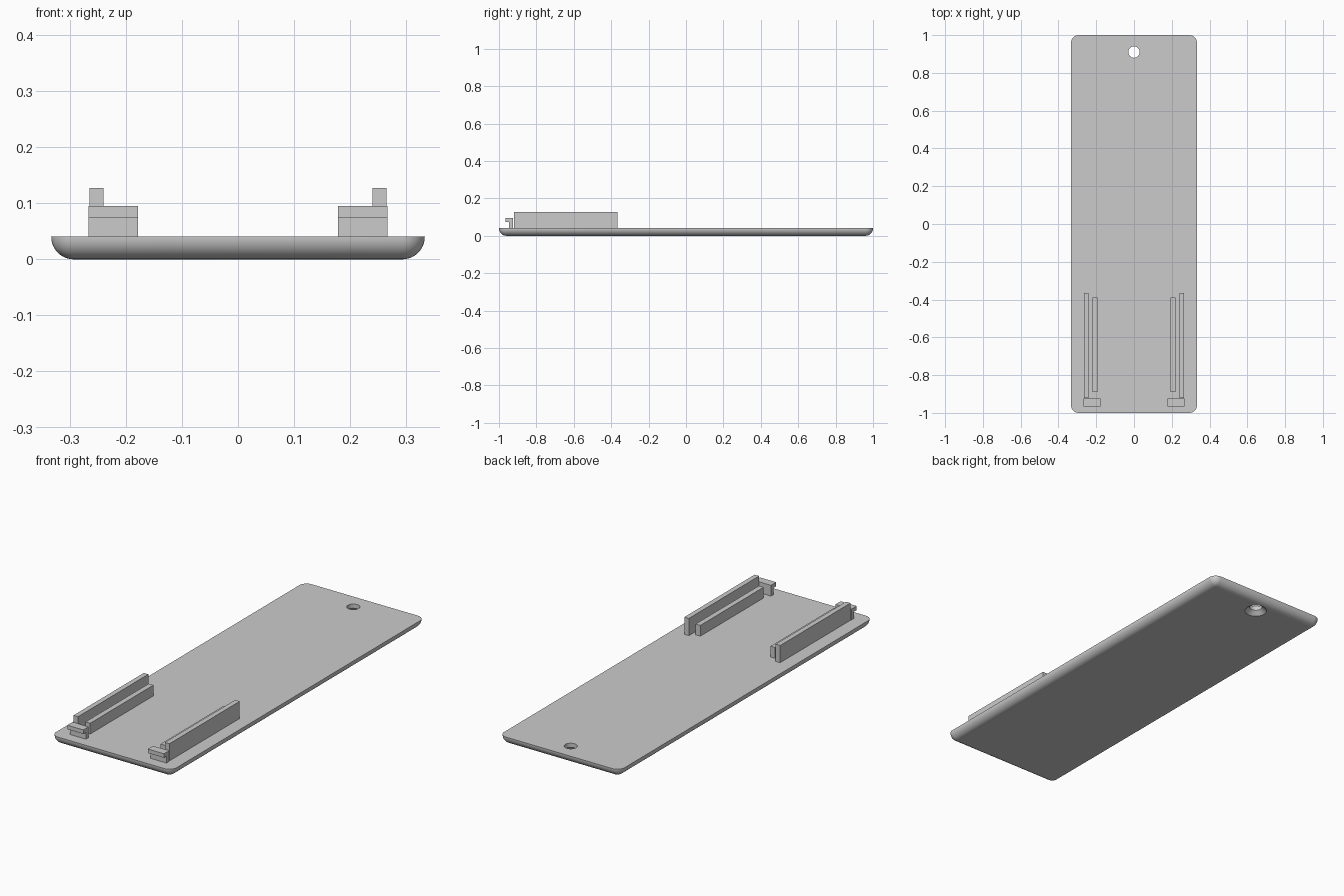
import bpy, bmesh, math

if "Cube" in bpy.data.objects:
    bpy.data.objects.remove(bpy.data.objects["Cube"], do_unlink=True)

TOP = 0.041        # plate thickness
HALF_WIDTH = 0.333

grey = bpy.data.materials.new("light grey")
grey.use_nodes = True
grey.diffuse_color = (0.6, 0.6, 0.6, 1)
grey.node_tree.nodes["Principled BSDF"].inputs["Base Color"].default_value = grey.diffuse_color


def add_object(name, bm):
    bmesh.ops.recalc_face_normals(bm, faces=bm.faces)
    mesh = bpy.data.meshes.new(name)
    bm.to_mesh(mesh)
    bm.free()
    mesh.materials.append(grey)
    obj = bpy.data.objects.new(name, mesh)
    bpy.context.collection.objects.link(obj)
    return obj


def box_mesh(x, y, z):
    """Box from (low, high) ranges on each axis."""
    bm = bmesh.new()
    bmesh.ops.create_cube(bm, size=1)
    for v in bm.verts:
        v.co = [r[0] if c < 0 else r[1] for c, r in zip(v.co, (x, y, z))]
    return bm


# Plate: rounded corners and underside, sharp top rim
bm = box_mesh((-HALF_WIDTH, HALF_WIDTH), (-1, 1), (0, TOP))
edges = [e for e in bm.edges if min(v.co.z for v in e.verts) < TOP / 2]
bmesh.ops.bevel(bm, geom=edges, offset=0.04, offset_type='OFFSET',
                segments=10, profile=0.5, affect='EDGES')
plate = add_object("plate", bm)

# Countersunk hole: a revolved cutter, wide at the underside
bm = bmesh.new()
profile = [(0.074, -0.02), (0.03, 0.02), (0.03, 0.1)]
verts = [bm.verts.new((r, 0, z)) for r, z in profile]
lines = [bm.edges.new(pair) for pair in zip(verts, verts[1:])]
bmesh.ops.spin(bm, geom=verts + lines, cent=(0, 0, 0), axis=(0, 0, 1),
               angle=math.tau, steps=40)
bmesh.ops.remove_doubles(bm, verts=bm.verts, dist=0.0001)
bmesh.ops.holes_fill(bm, edges=bm.edges, sides=0)
cutter = add_object("hole_cutter", bm)
cutter.location = (0, 0.91, 0)
cutter.hide_render = True

cut = plate.modifiers.new("hole", 'BOOLEAN')
cut.operation = 'DIFFERENCE'
cut.solver = 'EXACT'
cut.object = cutter
bpy.ops.object.select_all(action='DESELECT')
plate.select_set(True)
bpy.context.view_layer.objects.active = plate
bpy.ops.object.modifier_apply(modifier=cut.name)
bpy.data.objects.remove(cutter, do_unlink=True)
bpy.ops.object.shade_smooth_by_angle(angle=math.radians(30))
for face in plate.data.polygons:
    if abs(face.normal.z) > 0.999:
        face.use_smooth = False

# Rails and hooked end stops, mirrored on both sides
parts = {
    "outer_rail": ((0.24, 0.265), (-0.92, -0.365), (TOP, 0.127)),
    "inner_rail": ((0.194, 0.22), (-0.89, -0.39), (TOP, 0.095)),
    "stop_post": ((0.178, 0.267), (-0.946, -0.925), (TOP, 0.075)),
    "stop_lip": ((0.178, 0.267), (-0.966, -0.925), (0.075, 0.095)),
}
for side, sign in (("left", 1), ("right", -1)):
    for name, (x, y, z) in parts.items():
        x_range = sorted(sign * c for c in x)
        add_object(f"{side}_{name}", box_mesh(x_range, y, z))
